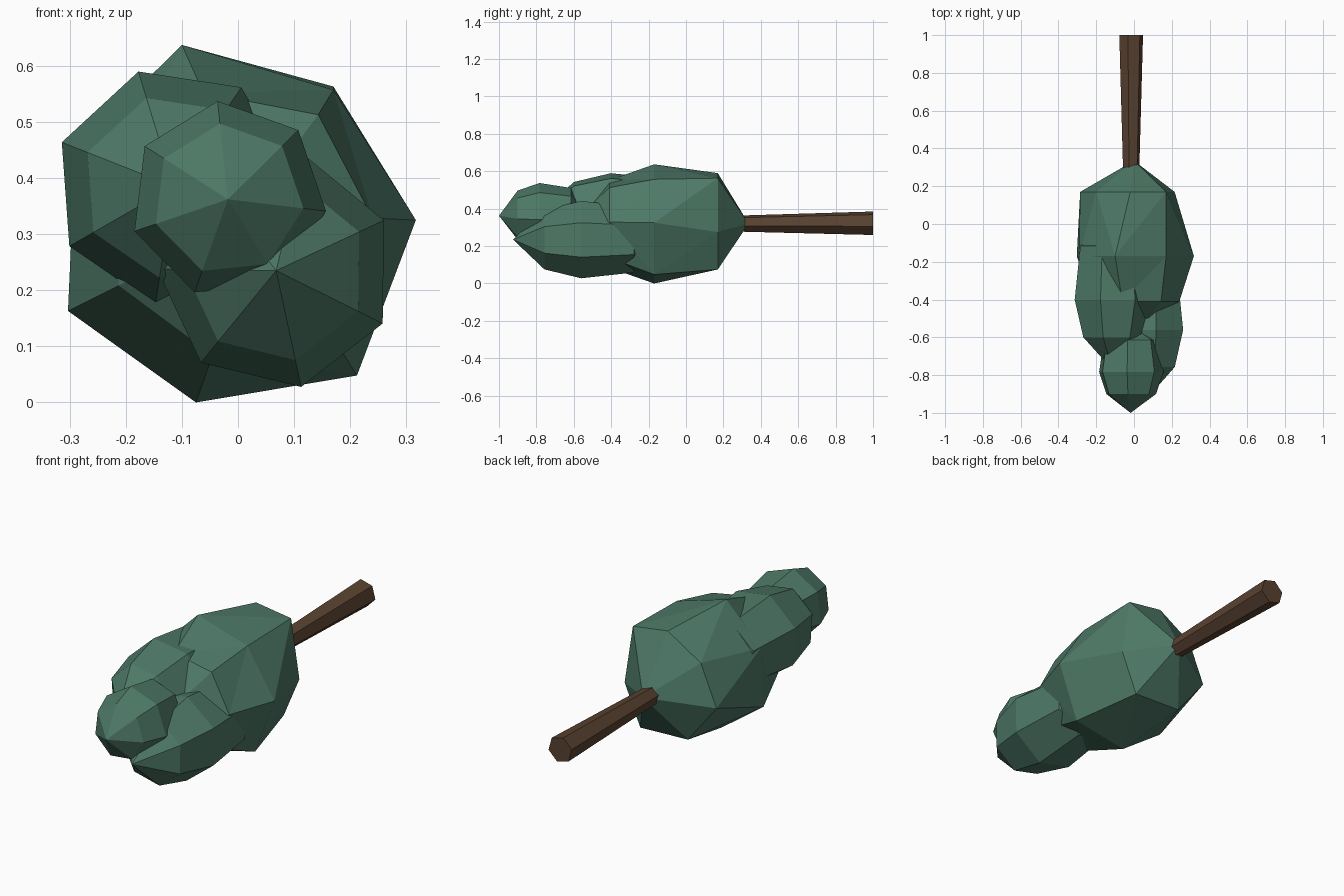
import bpy, bmesh
from math import cos, sin, radians, tau

if "Cube" in bpy.data.objects:
    bpy.data.objects.remove(bpy.data.objects["Cube"])


def material(name, color):
    m = bpy.data.materials.new(name)
    m.diffuse_color = (*color, 1)
    m.use_nodes = True
    m.node_tree.nodes["Principled BSDF"].inputs["Base Color"].default_value = m.diffuse_color
    return m


LEAF = material("leaf_green", (0.075, 0.19, 0.135))
BARK = material("bark_brown", (0.10, 0.055, 0.03))


def loft(name, rings, mat, front=None, back=None):
    """Skin rings of points; close each end with a pole point or a flat cap."""
    bm = bmesh.new()
    loops = [[bm.verts.new(p) for p in ring] for ring in rings]
    n = len(loops[0])
    for a, b in zip(loops, loops[1:]):
        for i in range(n):
            j = (i + 1) % n
            bm.faces.new((a[i], a[j], b[j], b[i]))
    for loop, pole in ((loops[0], front), (loops[-1], back)):
        if pole is None:
            bm.faces.new(loop)
        else:
            v = bm.verts.new(pole)
            for i in range(n):
                bm.faces.new((loop[i], loop[(i + 1) % n], v))
    # split bent quads so all facets are flat
    bmesh.ops.connect_verts_nonplanar(bm, angle_limit=radians(2), faces=bm.faces[:])
    bmesh.ops.recalc_face_normals(bm, faces=bm.faces[:])
    me = bpy.data.meshes.new(name)
    bm.to_mesh(me)
    bm.free()
    me.materials.append(mat)
    ob = bpy.data.objects.new(name, me)
    bpy.context.collection.objects.link(ob)
    return ob


def circle(x, y, z, r, n, phase):
    return [(x + r * cos(radians(phase) + tau * i / n), y,
             z + r * sin(radians(phase) + tau * i / n)) for i in range(n)]


# Trunk: tapered hexagonal pole running to the back
loft("trunk", [circle(-0.015, 0.2, 0.32, 0.042, 6, 45),
               circle(-0.015, 1.0, 0.322, 0.065, 6, 45)], BARK)

# Main crown: uneven seven-sided rings
mid = [(0.317, 0.325), (0.17, 0.557), (-0.10, 0.637), (-0.29, 0.45),
       (-0.303, 0.163), (-0.075, 0.0), (0.212, 0.048)]
rear = [(0.215, 0.275), (0.17, 0.563), (-0.02, 0.59), (-0.20, 0.48),
        (-0.285, 0.28), (-0.13, 0.085), (0.13, 0.075)]
loft("main_crown",
     [circle(0, -0.41, 0.32, 0.24, 7, 2),
      [(x, -0.17, z) for x, z in mid],
      [(x, 0.17, z) for x, z in rear]],
     LEAF, front=(0, -0.6, 0.32), back=(0, 0.335, 0.32))


# Smaller clumps share one profile: (distance from tip, radius factor)
PROFILE = [(0.10, 0.77), (0.217, 1.0), (0.385, 0.85)]


def clump(name, x, tip, z, r, length, phase):
    rings = [circle(x, tip + d * length, z, r * f, 7, phase) for d, f in PROFILE]
    loft(name, rings, LEAF, front=(x, tip, z), back=(x, tip + 0.465 * length, z))


clump("tip_clump", -0.018, -1.0, 0.362, 0.176, 1.0, 96)
clump("left_clump", -0.115, -0.77, 0.385, 0.214, 1.7, 107)
clump("right_clump", 0.068, -0.925, 0.235, 0.212, 1.68, 25)
